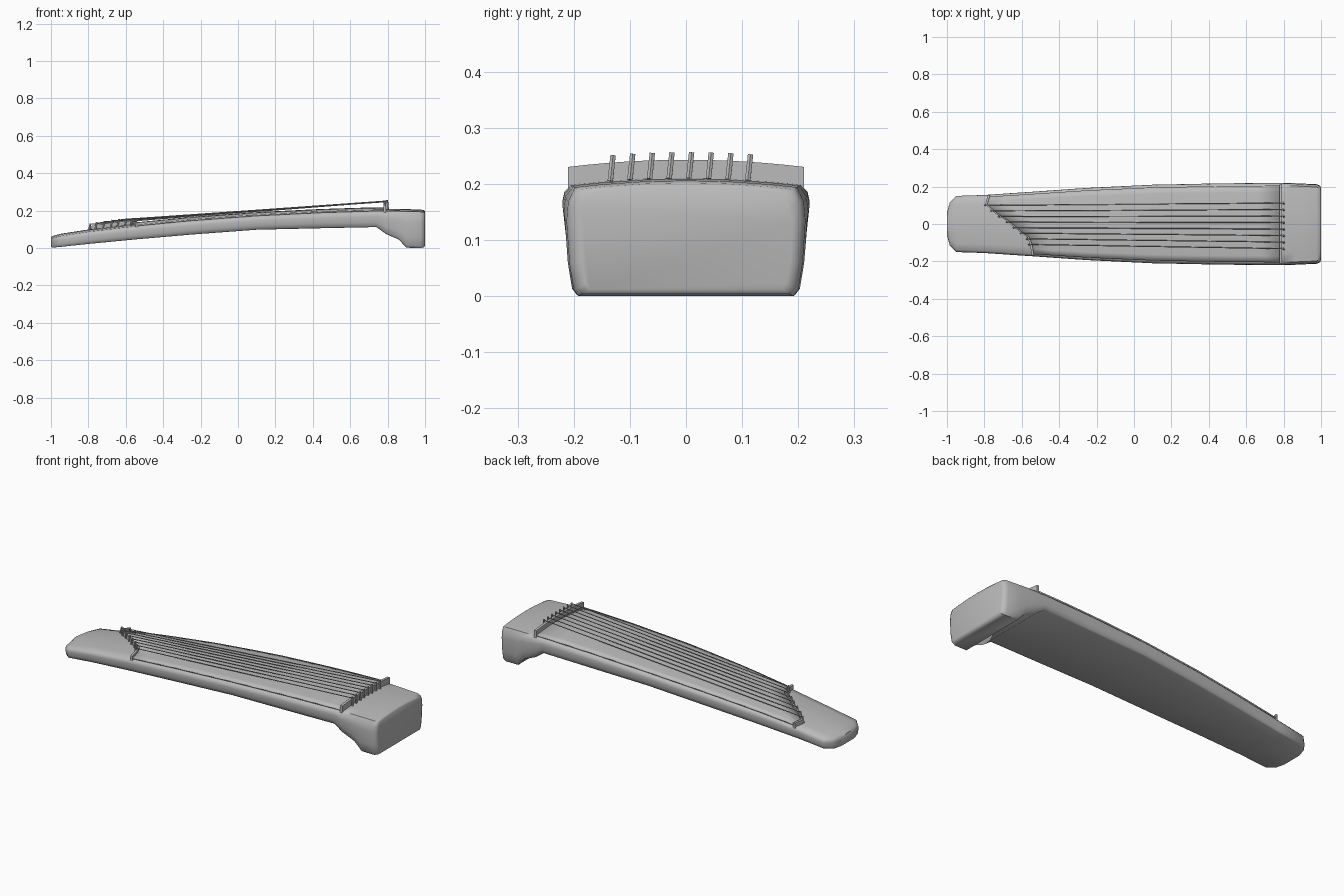
import bpy, bmesh, math
from mathutils import Vector

if "Cube" in bpy.data.objects:
    bpy.data.objects.remove(bpy.data.objects["Cube"])

grey = bpy.data.materials.new("plain_grey")
grey.use_nodes = True
grey.diffuse_color = (0.5, 0.5, 0.5, 1)
grey.node_tree.nodes["Principled BSDF"].inputs["Base Color"].default_value = (0.5, 0.5, 0.5, 1)

# Body stations: x, half width, top edge height, bottom height
STATIONS = [
    (-1.0, .06, .045, .005), (-.985, .115, .052, .003), (-.95, .15, .062, .006),
    (-.8, .155, .085, .022), (-.55, .172, .115, .046), (-.25, .193, .144, .072),
    (.1, .21, .17, .098), (.45, .217, .187, .106), (.74, .22, .196, .112),
    (.79, .22, .196, .076), (.86, .218, .195, .045), (.9, .216, .194, .002),
    (.975, .213, .192, .0), (.995, .205, .188, .004), (1.0, .19, .182, .012)]
CROWN = .014


def station(x):
    """Interpolated half width, top edge and bottom at x."""
    for a, b in zip(STATIONS, STATIONS[1:]):
        if x <= b[0]:
            t = (x - a[0]) / (b[0] - a[0])
            return [p + (q - p) * t for p, q in zip(a[1:], b[1:])]
    return STATIONS[-1][1:]


def top_z(x, y):
    w, top, _ = station(x)
    return top + CROWN * (1 - min(1, abs(y) / w) ** 2)


def finish(name, bm, angle=40):
    bmesh.ops.recalc_face_normals(bm, faces=bm.faces)
    mesh = bpy.data.meshes.new(name)
    bm.to_mesh(mesh)
    bm.free()
    ob = bpy.data.objects.new(name, mesh)
    bpy.context.collection.objects.link(ob)
    mesh.materials.append(grey)
    bpy.ops.object.select_all(action='DESELECT')
    ob.select_set(True)
    bpy.context.view_layer.objects.active = ob
    bpy.ops.object.shade_smooth_by_angle(angle=math.radians(angle))
    return ob


def loft(name, rings, angle=40):
    """Skin closed rings of equal length and cap both ends."""
    bm = bmesh.new()
    rows = [[bm.verts.new(p) for p in ring] for ring in rings]
    n = len(rows[0])
    for a, b in zip(rows, rows[1:]):
        for i in range(n):
            j = (i + 1) % n
            bm.faces.new((a[i], a[j], b[j], b[i]))
    bm.faces.new(rows[0])
    bm.faces.new(rows[-1])
    return finish(name, bm, angle)


# Arched hollow-looking body with a deep foot at the head end
def body_ring(x, w, top, bottom):
    h = top - bottom
    deck = [(w * k, top + CROWN * (1 - k * k)) for k in (-.93, -.7, -.35, 0, .35, .7, .93)]
    side = [(w * .985, top - .12 * h), (w, top - .3 * h), (w * .975, bottom + .3 * h),
            (w * .94, bottom + .06 * h), (w * .9, bottom)]
    ring = deck + side + [(-y, z) for y, z in reversed(side)]
    return [(x, y, z) for y, z in ring]


loft("body", [body_ring(*s) for s in STATIONS], 50)

# S-shaped line of the tail bridge, from back to front
TAIL = [(-.775, .155), (-.79, .105), (-.74, .06), (-.68, .02), (-.62, -.03),
        (-.565, -.07), (-.55, -.11), (-.54, -.168)]


def tail_x(y):
    for (xa, ya), (xb, yb) in zip(TAIL, TAIL[1:]):
        if y >= yb:
            return xa + (xb - xa) * min(1, (ya - y) / (ya - yb))
    return TAIL[-1][0]


# Thin soundboard laid on the body between the two bridges
HEAD_X = .785
bm = bmesh.new()
grid = []
for i in range(13):
    k = .93 - 1.86 * i / 12
    start = tail_x(k * .165)
    row = []
    for j in range(13):
        x = start + (HEAD_X - start) * j / 12
        y = k * station(x)[0]
        row.append(bm.verts.new((x, y, top_z(x, y) + .004)))
    grid.append(row)
for a, b in zip(grid, grid[1:]):
    for i in range(12):
        bm.faces.new((a[i], a[i + 1], b[i + 1], b[i]))
board = finish("soundboard", bm)
solid = board.modifiers.new("thickness", 'SOLIDIFY')
solid.thickness = .008
solid.offset = 0


def wall(name, points, height, thick):
    """Upright strip following points over the deck."""
    rings = []
    for x, y in points:
        z = top_z(x, y)
        a, b = x - thick / 2, x + thick / 2
        rings.append([(a, y, z - .01), (b, y, z - .01), (b, y, z + height), (a, y, z + height)])
    return loft(name, rings)


wall("tail_bridge", TAIL, .022, .012)
wall("head_bridge", [(HEAD_X, -.21 + .035 * i) for i in range(13)], .033, .014)


# Tubes for strings and pegs
def tube(name, start, end, radius, sides):
    a, b = Vector(start), Vector(end)
    d = (b - a).normalized()
    u = d.cross(Vector((0, 1, .01))).normalized()
    v = d.cross(u)
    angles = [2 * math.pi * i / sides for i in range(sides)]
    rings = [[p + radius * (math.cos(t) * u + math.sin(t) * v) for t in angles] for p in (a, b)]
    return loft(name, rings)


# Eight strings, each with a peg at both ends
for i in range(8):
    y_head = .113 - .035 * i
    y_tail = .1 - .03 * i
    x_tail = tail_x(y_tail)
    z_head = top_z(HEAD_X, y_head) + .042
    z_tail = top_z(x_tail, y_tail) + .032
    tube(f"string_{i + 1}", (x_tail, y_tail, z_tail), (HEAD_X + .01, y_head, z_head), .0025, 5)
    tube(f"head_peg_{i + 1}", (HEAD_X + .016, y_head - .003, z_head - .042),
         (HEAD_X + .012, y_head + .002, z_head + .004), .0055, 6)
    tube(f"tail_peg_{i + 1}", (x_tail - .012, y_tail, z_tail - .032),
         (x_tail - .004, y_tail, z_tail + .004), .005, 6)
